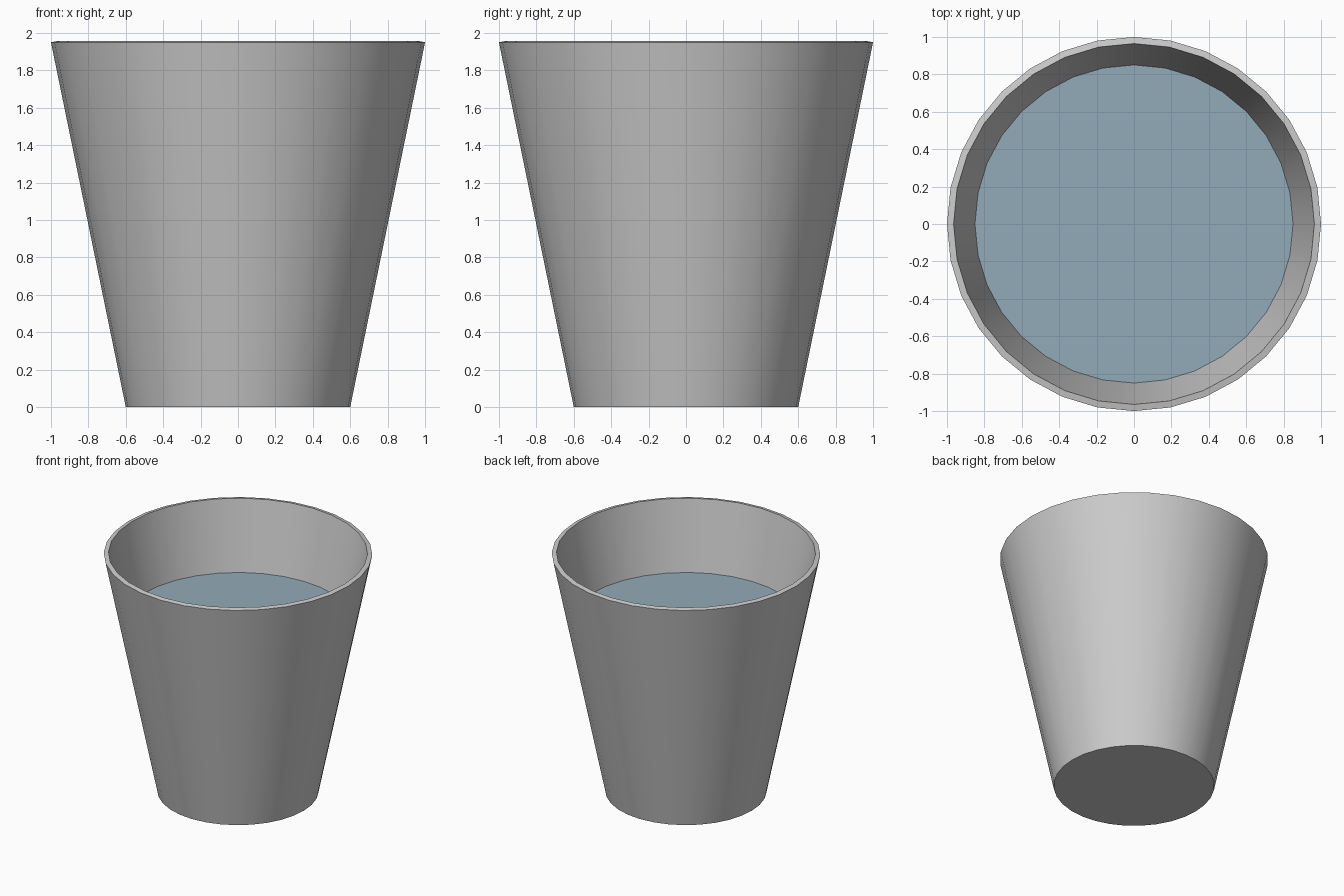
import bpy, bmesh, math

if "Cube" in bpy.data.objects:
    bpy.data.objects.remove(bpy.data.objects["Cube"])

SIDES = 32
R_BOTTOM, R_TOP, RIM_Z = 0.60, 1.00, 1.95
WALL = 0.036
WATER_Z = 1.40


def frustum(name, z0, r0, z1, r1, capped_top):
    """Round tapered solid with a vertex on each axis; the top may be left open."""
    bm = bmesh.new()
    rings = []
    for z, r in ((z0, r0), (z1, r1)):
        rings.append([bm.verts.new((r * math.cos(a), r * math.sin(a), z))
                      for a in (2 * math.pi * i / SIDES for i in range(SIDES))])
    low, high = rings
    for i in range(SIDES):
        j = (i + 1) % SIDES
        bm.faces.new((low[i], low[j], high[j], high[i]))
    bm.faces.new(low[::-1])
    if capped_top:
        bm.faces.new(high)
    mesh = bpy.data.meshes.new(name)
    bm.to_mesh(mesh)
    bm.free()
    obj = bpy.data.objects.new(name, mesh)
    bpy.context.collection.objects.link(obj)
    bpy.ops.object.select_all(action='DESELECT')
    obj.select_set(True)
    bpy.context.view_layer.objects.active = obj
    return obj


# Tapered cup shell, thickened inwards
cup = frustum("cup", 0, R_BOTTOM, RIM_Z, R_TOP, False)
solid = cup.modifiers.new("wall", 'SOLIDIFY')
solid.thickness = WALL
solid.offset = -1
solid.use_even_offset = True
bpy.ops.object.modifier_apply(modifier=solid.name)
bpy.ops.object.shade_smooth_by_angle(angle=math.radians(30))

# Water filling the cup up to its flat surface
slope = (R_TOP - R_BOTTOM) / RIM_Z
gap = WALL * math.sqrt(1 + slope * slope) - 0.001
floor_z = WALL - 0.001
water = frustum("water", floor_z, R_BOTTOM + slope * floor_z - gap,
                WATER_Z, R_BOTTOM + slope * WATER_Z - gap, True)
bpy.ops.object.shade_smooth_by_angle(angle=math.radians(30))
blue = bpy.data.materials.new("water_blue")
blue.diffuse_color = (0.29, 0.41, 0.48, 1)
blue.use_nodes = True
blue.node_tree.nodes["Principled BSDF"].inputs["Base Color"].default_value = blue.diffuse_color
water.data.materials.append(blue)
